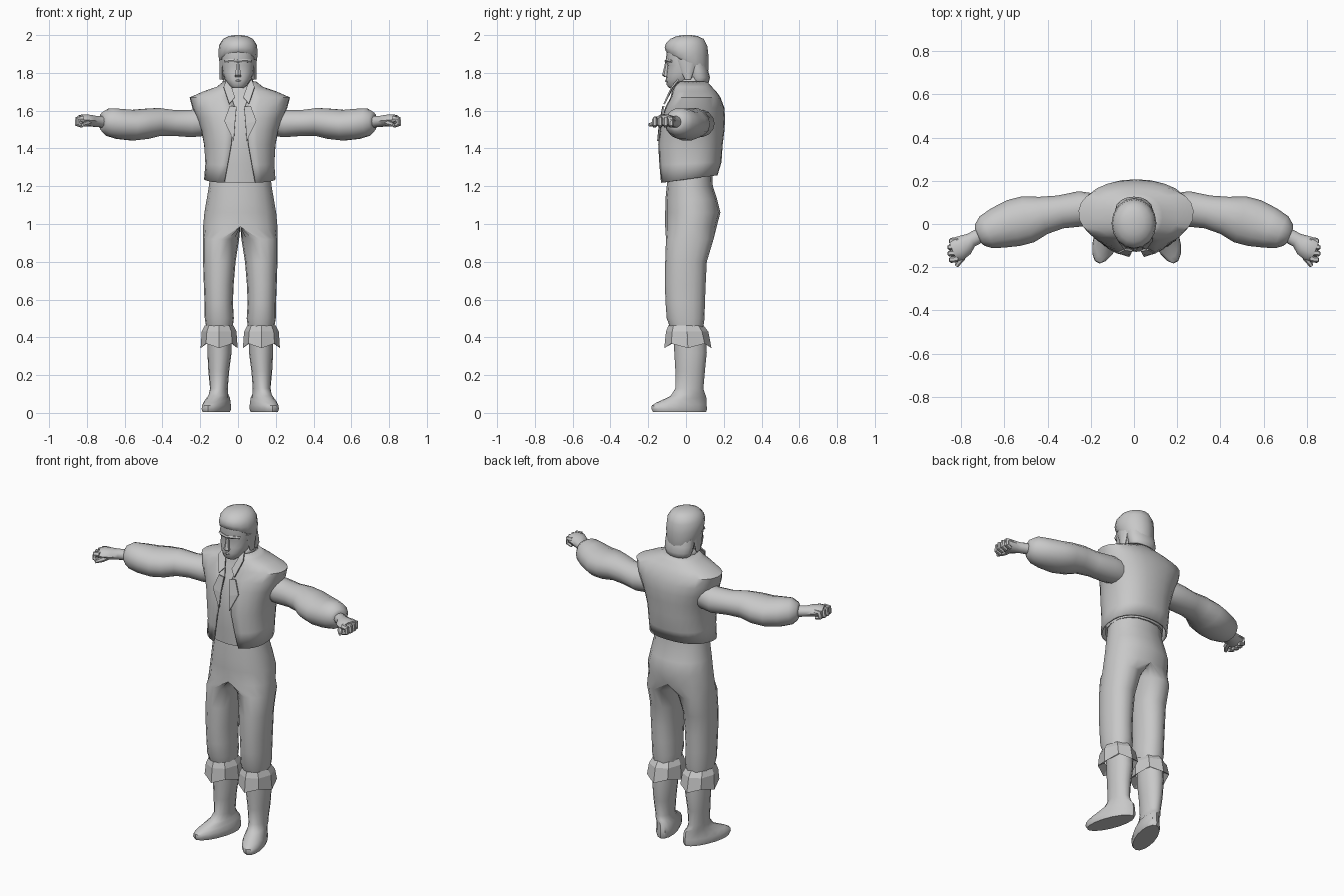
import bpy, bmesh, math
from mathutils import Vector

grey = bpy.data.materials.new("plain_grey")
grey.diffuse_color = (0.58, 0.58, 0.58, 1)
CX = 0.012          # the body stands slightly to one side of the arms


def spow(v, e):
    return math.copysign(abs(v) ** e, v)


def build(name, verts, faces, mirror=False, thick=0, smooth=True, shift=0.0, weld=False):
    """Mesh object with optional mirror across x and thickness."""
    bm = bmesh.new()
    vs = [bm.verts.new(v) for v in verts]
    for f in faces:
        bm.faces.new([vs[i] for i in f])
    if weld:        # remove the inner wall on the centre line
        inner = [f for f in bm.faces if all(abs(v.co.x) < 1e-4 for v in f.verts)]
        bmesh.ops.delete(bm, geom=inner, context='FACES')
    bmesh.ops.recalc_face_normals(bm, faces=bm.faces)
    me = bpy.data.meshes.new(name)
    bm.to_mesh(me)
    bm.free()
    me.materials.append(grey)
    ob = bpy.data.objects.new(name, me)
    bpy.context.collection.objects.link(ob)
    ob.location.x = shift
    if thick:
        m = ob.modifiers.new("thickness", 'SOLIDIFY')
        m.thickness = thick
        m.offset = 0
    if mirror:
        m = ob.modifiers.new("mirror", 'MIRROR')
        m.use_clip = True
        m.merge_threshold = 0.0005
    if smooth:
        bpy.ops.object.select_all(action='DESELECT')
        ob.select_set(True)
        bpy.context.view_layer.objects.active = ob
        bpy.ops.object.shade_smooth_by_angle(angle=math.radians(42))
    return ob


def skin(name, rings, closed=True, caps=True, **kw):
    """Join rings of equal point count into a surface."""
    n = len(rings[0])
    faces = []
    for r in range(len(rings) - 1):
        for i in range(n if closed else n - 1):
            j = (i + 1) % n
            a, b = r * n, (r + 1) * n
            faces.append((a + i, a + j, b + j, b + i))
    if closed and caps:
        faces += [tuple(range(n)), tuple(range((len(rings) - 1) * n, len(rings) * n))]
    return build(name, [p for r in rings for p in r], faces, **kw)


def ring(z, cx, rx, cy, ry, tilt=0, shear=0, n=16, e=1.0, gap=None, half=False):
    """Horizontal section; gap leaves it open at the front, half keeps x >= 0."""
    pts = []
    g = math.asin(min(gap / rx, 1)) if gap else 0
    for i in range(n):
        t = g + (2 * math.pi - 2 * g) * i / (n - 1) if gap else 2 * math.pi * i / n
        dx, dy = rx * spow(math.sin(t), e), -ry * spow(math.cos(t), e)
        x = cx + dx + shear * dy
        pts.append((max(x, 0) if half else x, cy + dy, z + tilt * dy))
    return pts


def tube(name, path, n=12, side=None, **kw):
    """Path entries: x, y, z, horizontal radius, vertical radius."""
    P = [Vector(p[:3]) for p in path]
    rings = []
    for k, p in enumerate(path):
        d = (P[min(k + 1, len(P) - 1)] - P[max(k - 1, 0)]).normalized()
        u = Vector(side) if side else Vector((0, 0, 1)).cross(d).normalized()
        v = d.cross(u).normalized()
        rings.append([P[k] + u * p[3] * math.cos(2 * math.pi * i / n)
                      + v * p[4] * math.sin(2 * math.pi * i / n) for i in range(n)])
    return skin(name, rings, **kw)


# Trousers: one leg with half the hips, mirrored
hips = [(1.28, 0, .158, .02, .118), (1.2, 0, .166, .02, .122), (1.13, 0, .178, .028, .137),
        (1.06, 0, .19, .036, .146), (.985, 0, .197, .026, .136)]
legs = [(.92, .102, .096, .02, .126), (.8, .111, .086, .0, .11), (.68, .114, .079, -.004, .108),
        (.58, .114, .075, -.004, .104), (.5, .111, .077, -.002, .1), (.44, .11, .068, .005, .085)]
skin("trousers", [ring(*r, half=True, e=.92) for r in hips + legs], mirror=True,
     shift=CX, weld=True, caps=False)

# Faceted boot cuffs with a jagged lower edge
cuff = [ring(.462, .112, .076, .0, .094, n=8), ring(.43, .112, .092, .006, .112, n=8),
        ring(.355, .112, .098, .01, .125, n=8), ring(.38, .112, .066, .015, .09, n=8)]
cuff[2] = [(x, y, z + (.012 if i % 2 else -.012)) for i, (x, y, z) in enumerate(cuff[2])]
skin("boot_cuffs", cuff, caps=False, mirror=True, smooth=False, shift=CX)

# Boots with toes turned outward
skin("boots", [ring(*r) for r in [
    (.44, .11, .062, .018, .085), (.32, .11, .064, .024, .086), (.22, .114, .055, .022, .078),
    (.13, .113, .047, .018, .074, 0, -.05), (.098, .116, .05, .008, .09, .1, -.15),
    (.07, .122, .058, -.025, .132, .12, -.28), (.042, .126, .064, -.036, .145, .02, -.3),
    (.02, .127, .066, -.036, .147, 0, -.3), (.004, .127, .06, -.034, .14, 0, -.3)]],
    mirror=True, shift=CX)

# Shirt body and open vest share one profile: z, half width, y centre, half depth, tilt, gap
body = [(1.238, .184, .012, .15, .14, .072), (1.32, .178, .02, .163, .05, .055),
        (1.42, .185, .022, .167, 0, .036), (1.5, .2, .032, .167, 0, .028),
        (1.56, .222, .04, .162, 0, .022), (1.615, .246, .046, .152, 0, .018),
        (1.668, .262, .05, .128, 0, .032), (1.698, .19, .042, .115, 0, .042),
        (1.722, .12, .034, .1, 0, .046), (1.75, .085, .028, .08, 0, .05)]
skin("vest", [ring(z, 0, rx, cy, ry, t, n=25, e=.86, gap=g) for z, rx, cy, ry, t, g in body],
     closed=False, thick=.01, shift=CX * .8)
skin("shirt", [ring(z, 0, rx - .018, cy, ry - .016, t, e=.86) for z, rx, cy, ry, t, g in body],
     shift=CX * .8)

# Collar band, collar points and lapels
skin("collar_band", [ring(1.735, 0, .085, .025, .083, .05, n=15, gap=.045),
                     ring(1.775, 0, .07, .028, .07, .12, n=15, gap=.045)],
     closed=False, thick=.008)
build("collar_points", [(.022, -.098, 1.67), (.052, -.116, 1.635), (.082, -.075, 1.725),
                        (.066, -.04, 1.765), (.045, -.062, 1.735)],
      [(0, 1, 2, 4), (4, 2, 3)], mirror=True, thick=.008, smooth=False, shift=.006)
build("lapels", [(.034, -.149, 1.44), (.085, -.133, 1.545), (.055, -.118, 1.625),
                 (.02, -.122, 1.62), (.028, -.14, 1.53)],
      [(0, 1, 4), (1, 2, 3, 4)], mirror=True, thick=.008, smooth=False, shift=CX)

# Full sleeves narrowing into the wrists
tube("sleeves", [(.17, .07, 1.54, .07, .075), (.25, .07, 1.532, .082, .074),
                 (.34, .056, 1.535, .077, .07), (.42, .04, 1.54, .088, .076),
                 (.49, .022, 1.53, .11, .082), (.56, .004, 1.523, .11, .083),
                 (.63, -.018, 1.53, .096, .082), (.685, -.038, 1.54, .08, .075),
                 (.715, -.052, 1.54, .054, .052), (.722, -.055, 1.54, .038, .036)],
     n=14, mirror=True)

# Hands: wrist and palm, four curled fingers, thumb
tube("hands", [(.70, -.045, 1.54, .034, .032), (.755, -.075, 1.543, .034, .03),
               (.785, -.098, 1.547, .05, .032), (.815, -.115, 1.55, .056, .032),
               (.84, -.125, 1.55, .05, .026)], n=10, mirror=True)
for k, name in enumerate(("index", "middle", "ring", "little")):
    y = -.162 + .029 * k
    x = -.010 + (.006 if k in (1, 2) else 0)
    tube(name + "_fingers", [(.825 + x, y, 1.556, .014, .016), (.856 + x, y - .003, 1.555, .014, .016),
                             (.858 + x, y - .004, 1.528, .014, .013),
                             (.83 + x, y - .004, 1.518, .012, .01)],
         n=6, side=(0, 1, 0), mirror=True)
tube("thumbs", [(.785, -.12, 1.54, .018, .018), (.80, -.16, 1.532, .017, .016),
                (.823, -.195, 1.524, .009, .009)], n=6, mirror=True)

# Neck and head
skin("neck", [ring(1.66, .004, .066, .02, .07), ring(1.74, .002, .058, .025, .062),
              ring(1.82, 0, .06, .025, .062)])
skin("head", [ring(*r, e=.9) for r in [
    (1.72, 0, .03, -.062, .026), (1.735, 0, .048, -.05, .052), (1.765, 0, .07, -.027, .079),
    (1.8, 0, .083, -.012, .092), (1.84, 0, .088, -.005, .093), (1.868, 0, .09, -.004, .103),
    (1.93, 0, .088, 0, .1)]])
skin("nose", [ring(z, 0, rx, cy, ry, n=6) for z, rx, cy, ry in [
    (1.778, .017, -.1, .014), (1.788, .019, -.106, .021), (1.825, .012, -.102, .015),
    (1.862, .009, -.099, .01)]])
tube("brow", [(-.068, -.076, 1.862, .008, .008), (-.035, -.1, 1.866, .01, .01),
              (0, -.106, 1.862, .008, .008), (.035, -.1, 1.866, .01, .01),
              (.068, -.076, 1.862, .008, .008)], n=6)
tube("lips", [(-.026, -.092, 1.757, .004, .004), (0, -.104, 1.758, .007, .008),
              (.026, -.092, 1.757, .004, .004)], n=6)

# Hair: swept cap, sideburns and rolled nape
skin("hair", [ring(*r) for r in [
    (1.852, 0, .094, .008, .106, -.5), (1.868, 0, .101, .006, .114, -.42),
    (1.912, 0, .104, .003, .116, -.2), (1.95, 0, .099, .004, .109, -.08),
    (1.98, 0, .079, .005, .088), (1.995, 0, .048, .006, .055), (2.0, 0, .018, .006, .02)]])
skin("nape_roll", [ring(*r) for r in [
    (1.73, 0, .05, .07, .03), (1.744, 0, .074, .071, .048), (1.775, 0, .086, .07, .057),
    (1.81, 0, .088, .062, .056), (1.85, 0, .088, .052, .056)]])
skin("sideburns", [ring(z, .086, .011, cy, ry, n=8) for z, cy, ry in [
    (1.765, .01, .016), (1.8, .008, .03), (1.87, .005, .05)]], mirror=True)
